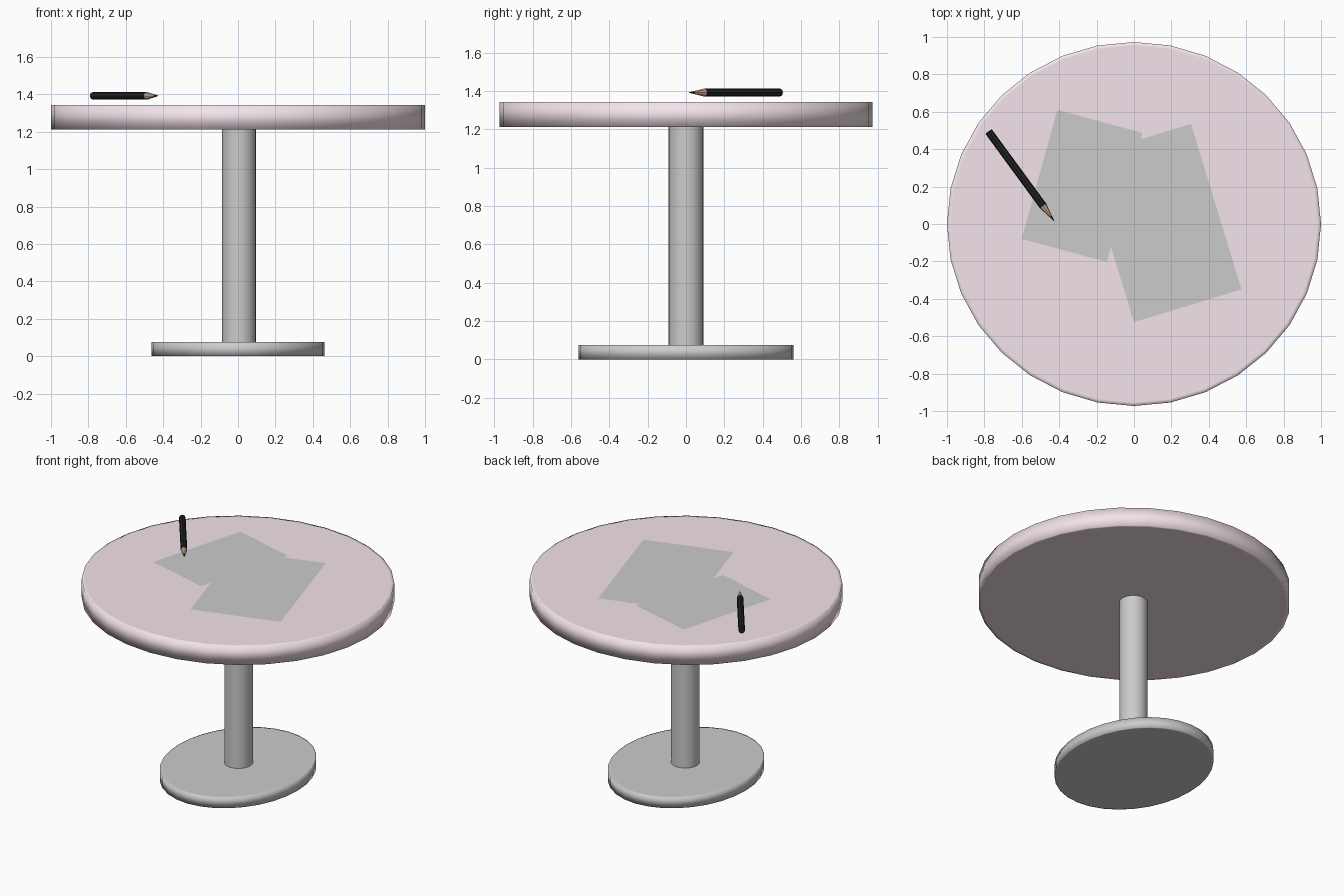
import bpy, bmesh, math
from mathutils import Vector

if "Cube" in bpy.data.objects:
    bpy.data.objects.remove(bpy.data.objects["Cube"])


def material(name, rgb):
    m = bpy.data.materials.new(name)
    m.diffuse_color = (*rgb, 1)
    m.use_nodes = True
    m.node_tree.nodes["Principled BSDF"].inputs["Base Color"].default_value = m.diffuse_color
    return m


def lathe(name, profile, sides=32, scale=(1, 1), mats=(), mat_ids=None, smooth=True):
    """Stack rings (radius, z) into a closed solid; radius 0 makes a point."""
    bm = bmesh.new()
    rings = []
    for r, z in profile:
        if r == 0:
            rings.append([bm.verts.new((0, 0, z))])
        else:
            angles = [2 * math.pi * i / sides for i in range(sides)]
            rings.append([bm.verts.new((r * scale[0] * math.cos(a),
                                        r * scale[1] * math.sin(a), z)) for a in angles])
    for k, (lo, hi) in enumerate(zip(rings, rings[1:])):
        for i in range(sides):
            j = (i + 1) % sides
            if len(hi) == 1:
                f = bm.faces.new((lo[i], lo[j], hi[0]))
            else:
                f = bm.faces.new((lo[i], lo[j], hi[j], hi[i]))
            f.smooth = smooth
            f.material_index = mat_ids[k] if mat_ids else 0
    for ring, flip in ((rings[0], True), (rings[-1], False)):
        if len(ring) > 1:
            bm.faces.new(ring[::-1] if flip else ring).smooth = smooth
    me = bpy.data.meshes.new(name)
    bm.to_mesh(me)
    bm.free()
    for m in mats:
        me.materials.append(m)
    ob = bpy.data.objects.new(name, me)
    bpy.context.collection.objects.link(ob)
    return ob


def disc(name, z0, z1, scale, mats=()):
    """Soft-shaded slab with a narrow support loop on both caps."""
    return lathe(name, [(0.98, z0), (1, z0), (1, z1), (0.98, z1)], scale=scale, mats=mats)


def paper(name, a, b, c, z):
    """Flat sheet from three corners; the fourth completes the rectangle."""
    a, b, c = Vector(a), Vector(b), Vector(c)
    corners = [(*p, z) for p in (a, b, c, a + c - b)]
    me = bpy.data.meshes.new(name)
    me.from_pydata(corners, [], [(0, 1, 2, 3)])
    ob = bpy.data.objects.new(name, me)
    bpy.context.collection.objects.link(ob)
    return ob


pink = material("pink_top", (0.9, 0.77, 0.83))
black = material("pencil_black", (0.015, 0.016, 0.016))
wood = material("pencil_wood", (0.72, 0.46, 0.33))

# Table
disc("table_base", 0, 0.075, (0.462, 0.56))
disc("table_top", 1.213, 1.343, (1, 0.973), [pink])
column = lathe("table_column", [(0.09, 0.07), (0.09, 1.22)])
column.location.x = 0.005
for f in column.data.polygons:
    f.use_smooth = len(f.vertices) == 4

# Two overlapping sheets of paper
paper("paper_left", (-0.41, 0.61), (-0.60, -0.08), (-0.145, -0.203), 1.346)
paper("paper_right", (0.305, 0.535), (-0.27, 0.36), (0.0, -0.525), 1.345)

# Pencil: body, sharpened wood and lead tip
end, tip = Vector((-0.778, 0.495, 1.392)), Vector((-0.424, 0.012, 1.392))
length = (tip - end).length
pencil = lathe("pencil", [(0.017, 0), (0.021, 0.005), (0.021, length - 0.105),
                          (0.007, length - 0.035), (0, length)],
               sides=8, mats=[black, wood], mat_ids=[0, 0, 1, 0], smooth=False)
pencil.location = end
pencil.rotation_mode = 'QUATERNION'
pencil.rotation_quaternion = (tip - end).to_track_quat('Z', 'Y')
